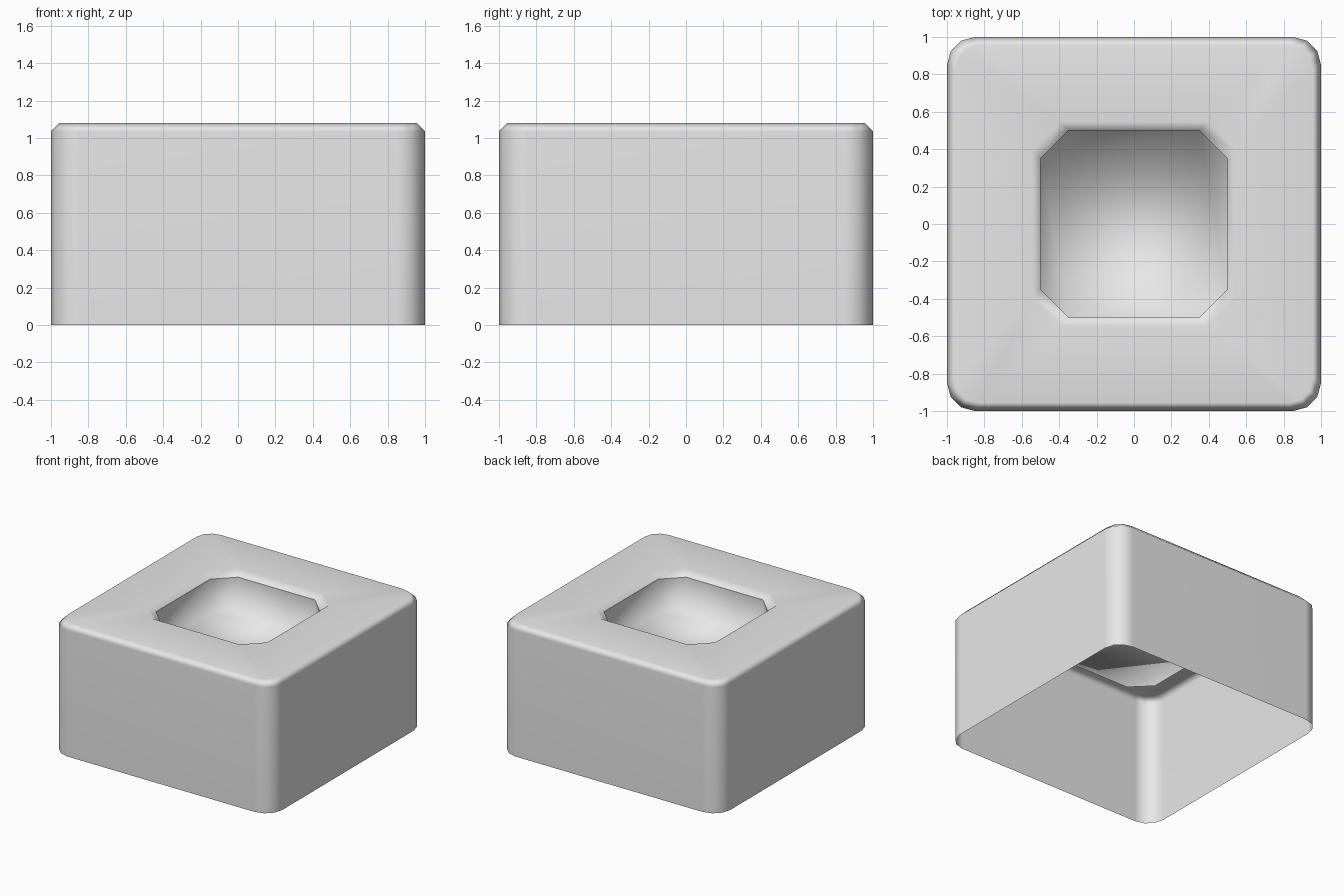
import bpy, bmesh, math

if "Cube" in bpy.data.objects:
    bpy.data.objects.remove(bpy.data.objects["Cube"])

TOP = 1.08       # overall height
CH = 0.045       # edge chamfer
FLOOR = 0.76     # height of the recess floor

mat = bpy.data.materials.new("light_grey")
mat.diffuse_color = (0.8, 0.8, 0.8, 1)
mat.use_nodes = True
mat.node_tree.nodes["Principled BSDF"].inputs["Base Color"].default_value = mat.diffuse_color


def ring(bm, half, cut, segs, z):
    """Square loop with rounded (segs > 1) or cut (segs = 1) corners."""
    verts = []
    c = half - cut
    for k in range(4):
        q = k * math.pi / 2
        cx = c * (1 if k in (0, 3) else -1)
        cy = c * (1 if k in (0, 1) else -1)
        for i in range(segs + 1):
            a = q + i / segs * math.pi / 2
            verts.append(bm.verts.new((cx + cut * math.cos(a),
                                       cy + cut * math.sin(a), z)))
    return verts


def bridge(bm, lo, hi):
    n = len(lo)
    for i in range(n):
        j = (i + 1) % n
        bm.faces.new((lo[i], lo[j], hi[j], hi[i]))


def finish(bm, name):
    me = bpy.data.meshes.new(name)
    for f in bm.faces:
        f.smooth = True
    bm.to_mesh(me)
    bm.free()
    me.materials.append(mat)
    ob = bpy.data.objects.new(name, me)
    bpy.context.collection.objects.link(ob)
    return ob


# Outer shell: open underneath, chamfered top edge, octagonal opening
bm = bmesh.new()
base = ring(bm, 1.0, 0.15, 3, 0)
shoulder = ring(bm, 1.0, 0.15, 3, TOP - CH)
rim = ring(bm, 1.0 - CH, 0.15 - CH / 2, 3, TOP)
lip = ring(bm, 0.5 + CH, 0.15, 1, TOP)
throat = ring(bm, 0.5, 0.15, 1, TOP - CH)
bridge(bm, base, shoulder)
bridge(bm, shoulder, rim)
for k in range(4):
    o, i = rim[4 * k:4 * k + 4], lip[2 * k:2 * k + 2]
    bm.faces.new(o + [i[1], i[0]])
    bm.faces.new((o[3], rim[(4 * k + 4) % 16], lip[(2 * k + 2) % 8], i[1]))
bridge(bm, lip, throat)
shell = finish(bm, "box_shell")
wn = shell.modifiers.new("even_shading", 'WEIGHTED_NORMAL')
wn.keep_sharp = True

# Recess: straight octagonal walls and a floor
bm = bmesh.new()
upper = ring(bm, 0.5, 0.15, 1, TOP - CH)
lower = ring(bm, 0.5, 0.15, 1, FLOOR)
bridge(bm, upper, lower)
bm.faces.new(lower)
finish(bm, "recess_pan")
